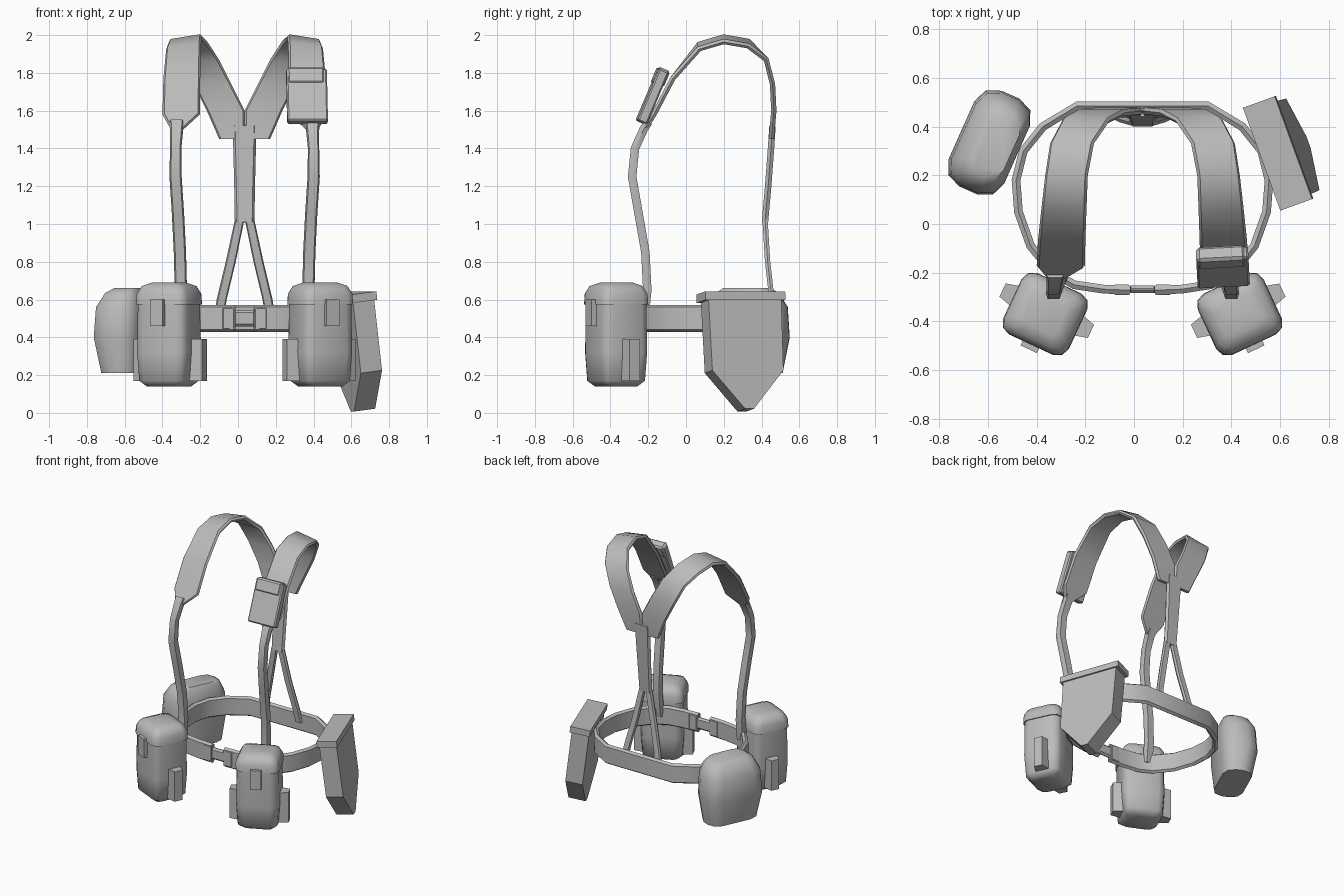
import bpy, bmesh
from math import radians, cos, sin, pi
from mathutils import Vector, Matrix

if "Cube" in bpy.data.objects:
    bpy.data.objects.remove(bpy.data.objects["Cube"])

CX = 0.035  # centre line of the harness

grey = bpy.data.materials.new("plain_grey")
grey.use_nodes = True
GREY = (0.5, 0.5, 0.5, 1)
grey.diffuse_color = GREY
grey.node_tree.nodes["Principled BSDF"].inputs["Base Color"].default_value = GREY


def finish(name, bm, matrix=None, angle=40):
    bmesh.ops.recalc_face_normals(bm, faces=bm.faces)
    mesh = bpy.data.meshes.new(name)
    bm.to_mesh(mesh)
    bm.free()
    mesh.materials.append(grey)
    ob = bpy.data.objects.new(name, mesh)
    bpy.context.collection.objects.link(ob)
    if matrix:
        ob.matrix_world = matrix
    bpy.ops.object.select_all(action='DESELECT')
    ob.select_set(True)
    bpy.context.view_layer.objects.active = ob
    bpy.ops.object.shade_smooth_by_angle(angle=radians(angle))
    return ob


def skin(name, rings, closed=False, matrix=None, angle=40):
    """Join rings of points into a tube, capped unless closed."""
    bm = bmesh.new()
    vs = [[bm.verts.new(p) for p in ring] for ring in rings]
    n = len(vs[0])
    for i in range(len(vs) if closed else len(vs) - 1):
        a, b = vs[i], vs[(i + 1) % len(vs)]
        for j in range(n):
            k = (j + 1) % n
            bm.faces.new((a[j], a[k], b[k], b[j]))
    if not closed:
        bm.faces.new(vs[0])
        bm.faces.new(vs[-1])
    return finish(name, bm, matrix, angle)


def webbing(name, rows, thick, closed=False):
    """Flat strap with softened edges; rows are (centre, half width vector)."""
    rings, n = [], len(rows)
    for i, (c, half) in enumerate(rows):
        before = rows[i - 1][0] if closed or i else c
        after = rows[(i + 1) % n][0] if closed or i < n - 1 else c
        out = (after - before).cross(half).normalized() * thick / 2
        edge = half * (1 - min(0.25, thick * 0.35 / half.length))
        rings.append([c - half, c - edge + out, c + edge + out,
                      c + half, c + edge - out, c - edge - out])
    return skin(name, rings, closed)


def strap(name, rows, thick, side=1):
    """Rows are (inner x, outer x, y, z) measured from the centre line."""
    pts = []
    for a, b, y, z in rows:
        drop = 0.014 if z > 1.9 else 0
        p, q = Vector((side * a + CX, y, z + drop)), Vector((side * b + CX, y, z - drop))
        pts.append(((p + q) / 2, (q - p) / 2))
    return webbing(name, pts, thick)


def rounded(hx, hy, r, ox, z):
    """Rounded rectangle of twelve points."""
    ring = []
    for q, (sx, sy) in enumerate([(1, 1), (-1, 1), (-1, -1), (1, -1)]):
        for k in range(3):
            t = (q + k / 2) * pi / 2
            ring.append((ox + sx * (hx - r) + r * cos(t), sy * (hy - r) + r * sin(t), z))
    return ring


def loft(name, levels, matrix, angle=40):
    return skin(name, [rounded(hx, hy, r, ox, z) for z, hx, hy, r, ox in levels],
                matrix=matrix, angle=angle)


def box(name, size, centre, matrix, bevel=0.0, taper=1.0):
    """Box whose +x face can be narrowed in y."""
    bm = bmesh.new()
    bmesh.ops.create_cube(bm, size=1)
    for v in bm.verts:
        if v.co.x > 0:
            v.co.y *= taper
        v.co = Vector(v.co[i] * size[i] + centre[i] for i in range(3))
    if bevel:
        bmesh.ops.bevel(bm, geom=bm.edges[:], offset=bevel, segments=1, affect='EDGES')
    return finish(name, bm, matrix, 35)


def place(x, y, z=0.0, yaw=0.0):
    return Matrix.Translation((x, y, z)) @ Matrix.Rotation(radians(yaw), 4, 'Z')


# Belt, open at the buckle
half_loop = [(0.05, -0.272), (0.16, -0.268), (0.28, -0.25), (0.37, -0.2), (0.46, -0.09),
             (0.51, 0.05), (0.52, 0.18), (0.49, 0.3), (0.41, 0.4), (0.27, 0.485)]
loop = half_loop + [(-x, y) for x, y in reversed(half_loop)]
webbing("belt", [(Vector((x + CX, y, 0.5)), Vector((0, 0, 0.072))) for x, y in loop], 0.036)

# Buckle: two plates and a narrow clasp
for s, side in ((1, "left"), (-1, "right")):
    box(f"buckle_plate_{side}", (0.075, 0.042, 0.125), (s * 0.085, 0, 0), place(CX, -0.27, 0.5), 0.01)
box("buckle_clasp", (0.12, 0.03, 0.085), (0, 0, 0), place(CX, -0.268, 0.5), 0.012)

# Shoulder straps
front = [(.305, .37, -.22, .5), (.305, .37, -.205, .65), (.31, .375, -.215, .85),
         (.32, .385, -.25, 1.05), (.333, .398, -.285, 1.25), (.335, .395, -.27, 1.4),
         (.325, .395, -.225, 1.5), (.32, .4, -.2, 1.54)]
pad = [(.325, .39, -.222, 1.5), (.237, .435, -.17, 1.58), (.235, .43, -.07, 1.77),
       (.23, .415, .07, 1.94), (.225, .4, .2, 1.978), (.2, .38, .33, 1.955),
       (.135, .33, .425, 1.87), (.07, .27, .458, 1.74), (0, .2, .465, 1.6), (0, .135, .452, 1.45)]
fork = [(0, .05, .418, 1.03), (.047, .1, .432, .8), (.095, .148, .455, .6), (.11, .163, .47, .5)]
for s, side in ((1, "left"), (-1, "right")):
    strap(f"front_strap_{side}", front, 0.045, s)
    strap(f"shoulder_pad_{side}", pad, 0.028, s)
    strap(f"back_fork_{side}", fork, 0.028, s)
strap("back_strap", [(-.062, .062, .458, 1.52), (-.06, .06, .45, 1.4),
                     (-.055, .055, .435, 1.2), (-.052, .052, .418, 1.01)], 0.034)

# Front pouches with lid, closing tab and side holders
for s, side in ((1, "left"), (-1, "right")):
    m = place(CX + s * 0.4, -0.37, 0, s * 25)
    loft(f"pouch_body_{side}", [(.14, .1, .09, .03, 0), (.17, .135, .125, .045, 0),
                                (.32, .145, .135, .05, 0), (.58, .142, .132, .05, 0)], m, 50)
    loft(f"pouch_lid_{side}", [(.575, .149, .139, .05, 0), (.63, .146, .137, .05, 0),
                               (.672, .125, .115, .045, 0), (.69, .08, .07, .03, 0)], m, 50)
    box(f"pouch_tab_{side}", (.075, .03, .14), (0, -.145, .53), m)
    for turn in (0, 180):
        box(f"pouch_holder_{side}_{turn}", (.075, .1, .22), (.163, .015 if turn == 0 else -.015, .28),
            m @ Matrix.Rotation(radians(turn), 4, 'Z'), 0, 0.6)

# Rounded bag on the right hip
loft("hip_bag", [(.21, .1, .185, .075, .01), (.4, .125, .215, .085, 0), (.56, .12, .208, .085, .005),
                 (.635, .092, .17, .07, .02), (.66, .065, .13, .05, .035)], place(-.595, .335, 0, -24), 50)

# Pointed tool cover on the left hip
m = place(.59, .29, .635, 20) @ Matrix.Rotation(radians(-7), 4, 'Y')
outline = [(-.205, -.03), (-.2, -.42), (-.025, -.625), (.025, -.625), (.2, -.42), (.205, -.03)]
skin("tool_cover", [[(x, y, z) for y, z in outline] for x in (-.06, .06)], matrix=m, angle=20)
box("tool_cover_lid", (.14, .45, .045), (0, 0, -.0225), m)

# Small pouch on the left shoulder strap
m = place(.365, -.175, 1.685, 3) @ Matrix.Rotation(radians(-23), 4, 'X')
box("shoulder_pouch", (.215, .055, .3), (0, 0, -.01), m, 0.008)
box("shoulder_pouch_flap", (.2, .066, .095), (-.005, 0, .1), m, 0.012)
